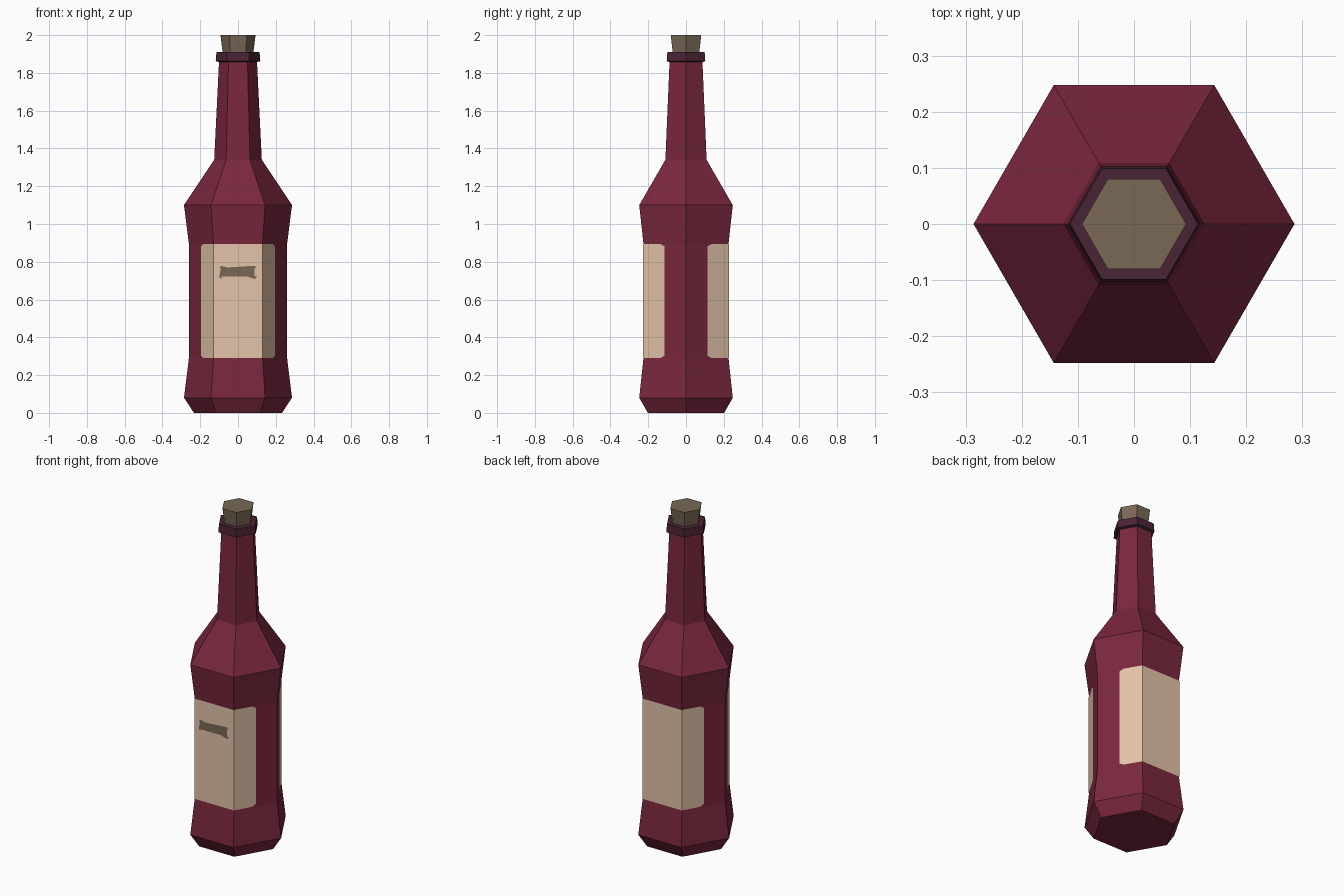
import bpy, bmesh, math

if "Cube" in bpy.data.objects:
    bpy.data.objects.remove(bpy.data.objects["Cube"])


def material(name, hex_code):
    def linear(v):
        v /= 255
        return v / 12.92 if v < 0.04045 else ((v + 0.055) / 1.055) ** 2.4
    m = bpy.data.materials.new(name)
    m.diffuse_color = [linear(int(hex_code[i:i + 2], 16)) for i in (0, 2, 4)] + [1]
    m.use_nodes = True
    m.node_tree.nodes["Principled BSDF"].inputs["Base Color"].default_value = m.diffuse_color
    return m


glass = material("wine red glass", "7a273d")
paper = material("cream paper", "e3c4a9")
brown = material("cork brown", "786855")
dark = material("dark plum", "4a2435")


def add_object(name, bm, mat):
    mesh = bpy.data.meshes.new(name)
    bm.to_mesh(mesh)
    bm.free()
    mesh.materials.append(mat)
    ob = bpy.data.objects.new(name, mesh)
    bpy.context.collection.objects.link(ob)
    return ob


def lathe(name, profile, mat, sides=6):
    """Faceted solid from (radius, height) points, with corners on the x axis."""
    bm = bmesh.new()
    rings = [[bm.verts.new((r * math.cos(math.tau * i / sides),
                            r * math.sin(math.tau * i / sides), z))
              for i in range(sides)] for r, z in profile]
    for a, b in zip(rings, rings[1:]):
        for i in range(sides):
            j = (i + 1) % sides
            bm.faces.new((a[i], a[j], b[j], b[i]))
    bm.faces.new(rings[0][::-1])
    bm.faces.new(rings[-1])
    return add_object(name, bm, mat)


R = 0.26  # corner radius of the straight waist

# Bottle, lip and cork
lathe("bottle", [(0.233, 0), (0.286, 0.08), (R, 0.29), (R, 0.895),
                 (0.286, 1.1), (0.126, 1.34), (0.10, 1.87)], glass)
lathe("lip", [(0.10, 1.857), (0.118, 1.862), (0.114, 1.91)], dark)
lathe("cork", [(0.078, 1.88), (0.093, 2.0)], brown)


def wrap(name, polygons, side, lift, mat):
    """Lay (x, z) polygons on the waist, on the front (-1) or back (+1)."""
    bm = bmesh.new()
    r = R + lift
    for poly in polygons:
        pts = [(x, side * min(r * 0.866, (r - abs(x)) * 1.732), z) for x, z in poly]
        face = bm.faces.new([bm.verts.new(p) for p in pts])
        face.normal_update()
        if face.normal.y * side < 0:
            face.normal_flip()
    bmesh.ops.remove_doubles(bm, verts=bm.verts, dist=1e-5)
    return add_object(name, bm, mat)


# Paper labels folding over three faces, with clipped outer corners
low, high, half, c = 0.291, 0.893, 0.197, 0.012
fold = (R + 0.002) / 2
centre = [(-fold, low), (fold, low), (fold, high), (-fold, high)]
wing = [(fold, low), (half - c, low), (half, low + c),
        (half, high - c), (half - c, high), (fold, high)]
label = [centre, wing, [(-x, z) for x, z in wing]]
wrap("front_label", label, -1, 0.002, paper)
wrap("back_label", label, 1, 0.002, paper)

# Plain brown bar on the front label
corners = [(-1, -1, 0), (-1, -1, 1), (1, -1, 1), (1, -1, 0),
           (1, 1, 0), (1, 1, 1), (-1, 1, 1), (-1, 1, 0)]
bar = [(sx * (0.1 - (0 if k else c)), 0.744 + sz * (0.035 - (c if k else 0)))
       for sx, sz, k in corners]
wrap("label_bar", [bar], -1, 0.005, brown)
